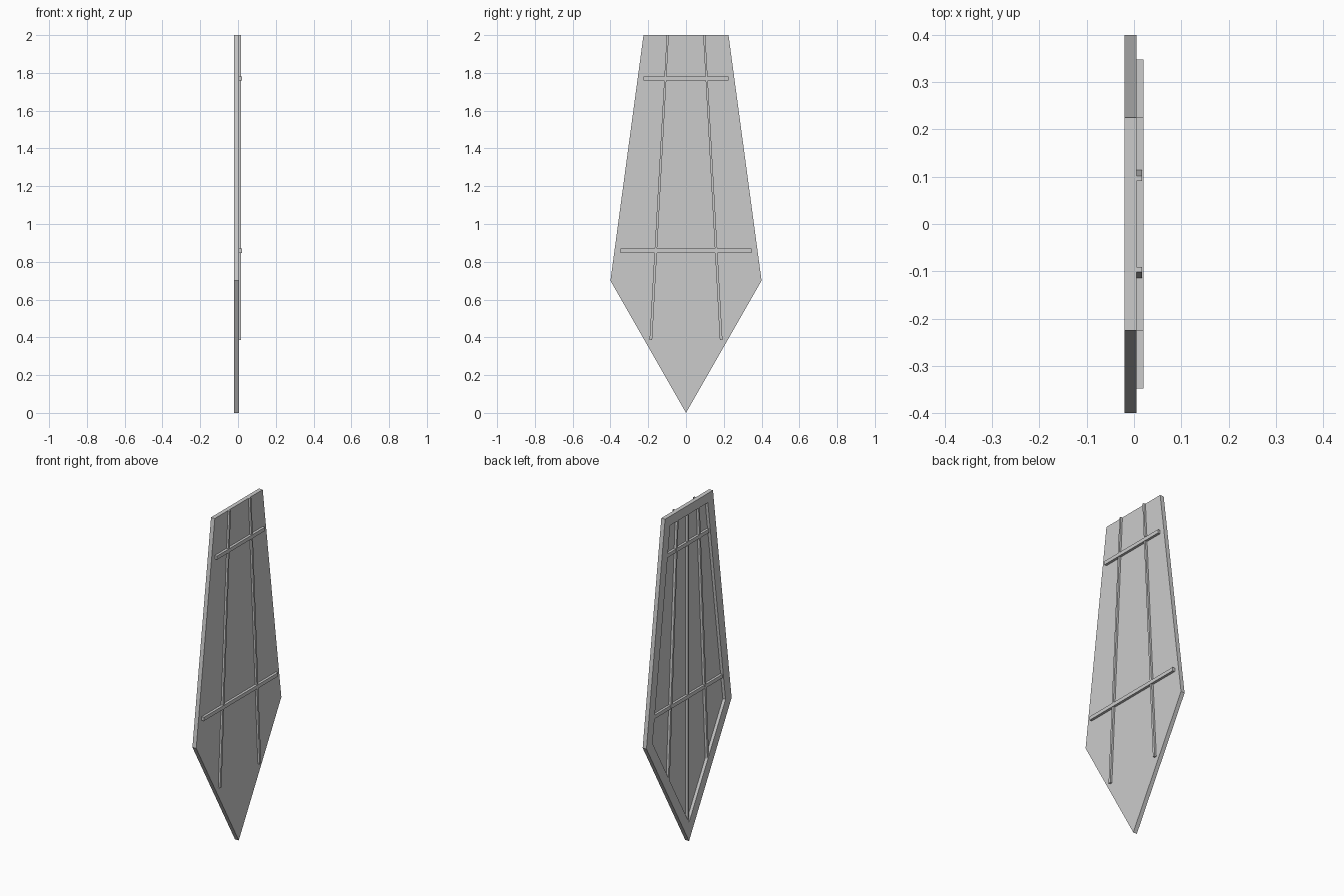
import bpy, bmesh
from mathutils import Vector

if "Cube" in bpy.data.objects:
    bpy.data.objects.remove(bpy.data.objects["Cube"])

OUT = [(0, 0), (0.4, 0.7), (0.225, 2), (-0.225, 2), (-0.4, 0.7)]   # (y, z) outline
FRONT, BACK, FLOOR, INSET = 0.005, -0.02, -0.002, 0.055


def inset(pts, d):
    """Offset a counter-clockwise outline inward by d."""
    res, n = [], len(pts)
    for i in range(n):
        a, b, c = (Vector(pts[j % n]) for j in (i - 1, i, i + 1))
        e1, e2 = (b - a).normalized(), (c - b).normalized()
        n1, n2 = Vector((-e1.y, e1.x)), Vector((-e2.y, e2.x))
        res.append(tuple(b + (n1 + n2) * d / (1 + n1.dot(n2))))
    return res


def finish(name, bm):
    bmesh.ops.recalc_face_normals(bm, faces=bm.faces)
    me = bpy.data.meshes.new(name)
    bm.to_mesh(me)
    bm.free()
    bpy.context.collection.objects.link(bpy.data.objects.new(name, me))


def slab(name, pts, x0, x1):
    """Extrude a (y, z) outline along x."""
    bm = bmesh.new()
    f = bm.faces.new([bm.verts.new((x0, y, z)) for y, z in pts])
    ext = bmesh.ops.extrude_face_region(bm, geom=[f], use_keep_orig=True)
    for v in ext["geom"]:
        if isinstance(v, bmesh.types.BMVert):
            v.co.x = x1
    finish(name, bm)


# Tray-shaped panel: flat face at +x, recessed behind a rim at -x
bm = bmesh.new()
inn = inset(OUT, INSET)
rings = [[bm.verts.new((x, y, z)) for y, z in p] for x, p in
         ((FRONT, OUT), (BACK, OUT), (BACK, inn), (FLOOR, inn))]
bm.faces.new(rings[0])
bm.faces.new(rings[-1])
for r, s in zip(rings, rings[1:]):
    for i in range(5):
        j = (i + 1) % 5
        bm.faces.new((r[i], r[j], s[j], s[i]))
finish("panel", bm)

# Horizontal battens, passing through the panel
for name, w, z in (("upper_crossbar", 0.225, 1.77), ("lower_crossbar", 0.348, 0.858)):
    h = 0.011
    slab(name, [(-w, z - h), (w, z - h), (w, z + h), (-w, z + h)], FRONT - 0.002, 0.02)
    w -= 0.03
    slab(name + "_back", [(-w, z - h), (w, z - h), (w, z + h), (-w, z + h)], -0.016, FLOOR + 0.002)

# Slanted uprights on both sides of the centre
for s, side in ((1, "right"), (-1, "left")):
    slab(side + "_upright", [(s * 0.179, 0.387), (s * 0.193, 0.387),
                             (s * 0.102, 2), (s * 0.091, 2)], -0.017, 0.017)

# Central rib in the recess
slab("centre_rib", [(-0.006, 0.1), (0.006, 0.1), (0.006, 1.96), (-0.006, 1.96)], -0.016, FLOOR + 0.002)
